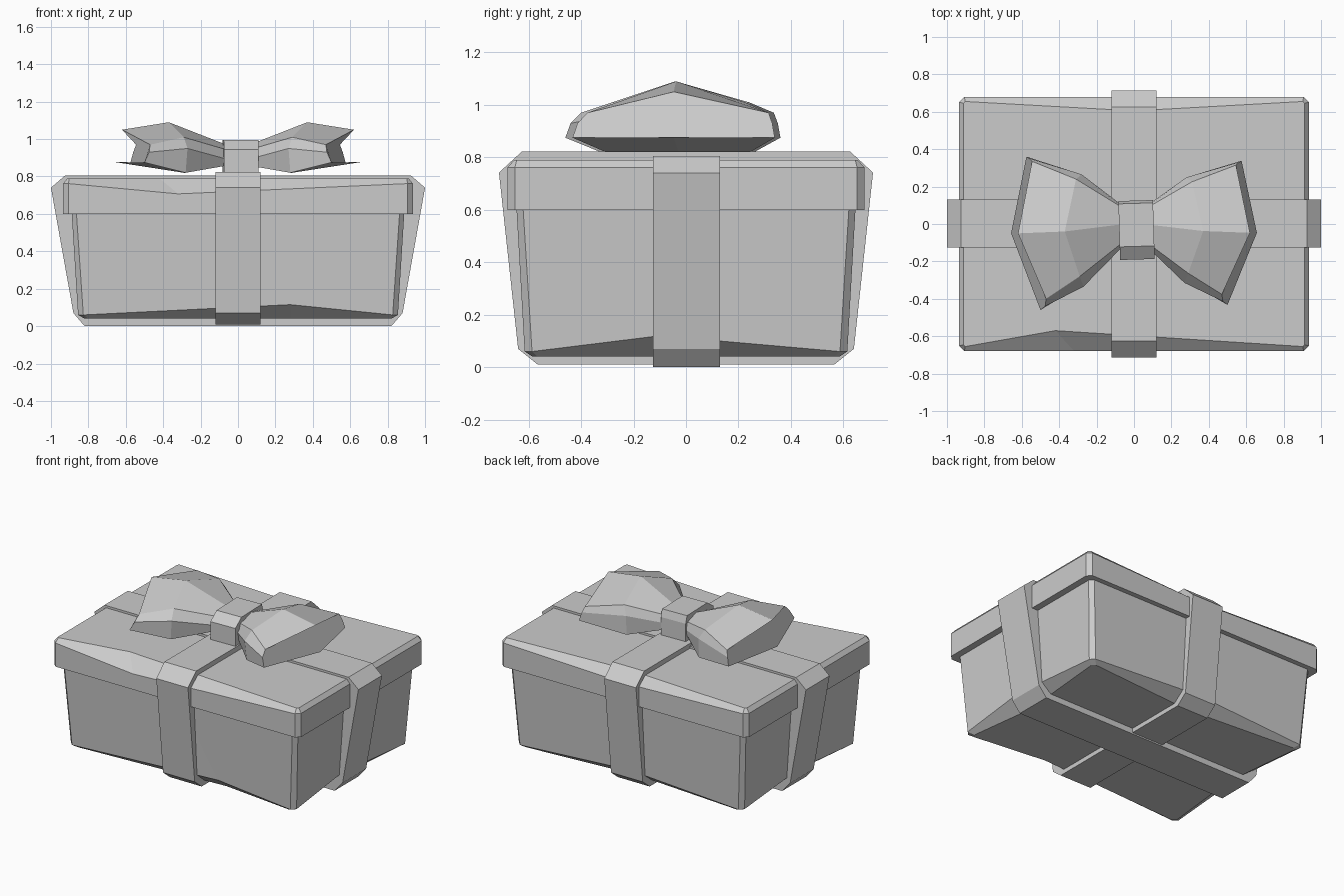
import bpy, bmesh


def loft(name, rings):
    """Skin closed rings of equal length and cap both ends."""
    bm = bmesh.new()
    vs = [[bm.verts.new(p) for p in r] for r in rings]
    n = len(vs[0])
    for a, b in zip(vs, vs[1:]):
        for i in range(n):
            j = (i + 1) % n
            bm.faces.new((a[i], a[j], b[j], b[i]))
    bm.faces.new(vs[0][::-1])
    bm.faces.new(vs[-1])
    bmesh.ops.recalc_face_normals(bm, faces=bm.faces)
    me = bpy.data.meshes.new(name)
    bm.to_mesh(me)
    bm.free()
    ob = bpy.data.objects.new(name, me)
    bpy.context.collection.objects.link(ob)
    return ob


def ring(X, Y, c, z, front=(0, 0, 0), right=(0, 0, 0), back=(0, 0, 0), left=(0, 0, 0)):
    """Cut-corner rectangle; each side has a middle point (along, inset, dz)."""
    return [(-X + c, -Y, z), (front[0], -Y + front[1], z + front[2]), (X - c, -Y, z),
            (X, -Y + c, z), (X - right[1], right[0], z + right[2]), (X, Y - c, z),
            (X - c, Y, z), (back[0], Y - back[1], z + back[2]), (-X + c, Y, z),
            (-X, Y - c, z), (-X + left[1], left[0], z + left[2]), (-X, -Y + c, z)]


# Tapered box with a worn, uneven bottom edge
loft("box", [
    ring(0.82, 0.585, 0.02, 0.04, (0.28, 0.06, 0), (-0.1, 0.06, 0), (0, 0.06, 0), (0, 0.06, 0)),
    ring(0.855, 0.615, 0.028, 0.06, (0.28, 0, 0.055), (-0.1, 0, 0.06), (0, 0, 0.05), (0, 0, 0.05)),
    ring(0.89, 0.647, 0.025, 0.62)])

# Lid with uneven chamfer on the long edges
loft("lid", [
    ring(0.935, 0.68, 0.028, 0.60),
    ring(0.935, 0.68, 0.028, 0.762, (-0.32, 0, -0.055), back=(0, 0, -0.03)),
    ring(0.912, 0.655, 0.01, 0.79, (-0.42, 0.085, 0), back=(0, 0.05, 0))])

# Ribbons wrapped both ways around the box
half = [(0.82, 0.0), (0.88, 0.07), (1.0, 0.74), (0.925, 0.805)]
prof = half + [(-a, z) for a, z in reversed(half)]
loft("long_ribbon", [[(a, y, z) for a, z in prof] for y in (-0.125, 0.13)])
half = [(0.565, 0.01), (0.64, 0.07), (0.713, 0.742), (0.625, 0.823)]
prof = half + [(-a, z) for a, z in reversed(half)]
loft("cross_ribbon", [[(x, a, z) for a, z in prof] for x in (-0.12, 0.12)])

# Bow loops: sections from the knot outward
inner = [(0.05, 0, 0.86), (0.05, -0.10, 0.86), (0.05, -0.11, 0.89), (0.05, -0.09, 0.94),
         (0.05, 0, 0.965), (0.05, 0.08, 0.94), (0.05, 0.09, 0.89), (0.05, 0.08, 0.86)]
middle = [(0.29, -0.03, 0.82), (0.28, -0.325, 0.82), (0.27, -0.335, 0.95), (0.29, -0.28, 1.01),
          (0.37, -0.04, 1.09), (0.31, 0.24, 1.01), (0.28, 0.265, 0.95), (0.28, 0.26, 0.82)]
outer = [(0.657, -0.05, 0.877), (0.50, -0.46, 0.875), (0.475, -0.44, 0.93), (0.47, -0.40, 0.97),
         (0.62, -0.05, 1.05), (0.545, 0.335, 0.97), (0.56, 0.35, 0.93), (0.575, 0.36, 0.875)]
for name, sx, sy in (("bow_loop_left", -1, 1), ("bow_loop_right", 1, 0.94)):
    loft(name, [[(sx * x, y * sy, z) for x, y, z in r] for r in (inner, middle, outer)])

# Knot
knot = [(-0.19, 0.81), (-0.19, 0.945), (-0.12, 0.995), (0.11, 0.995), (0.125, 0.945), (0.125, 0.81)]
k = loft("bow_knot", [[(x, y, z) for y, z in knot] for x in (-0.08, 0.105)])
k.rotation_euler.z = 0.03
